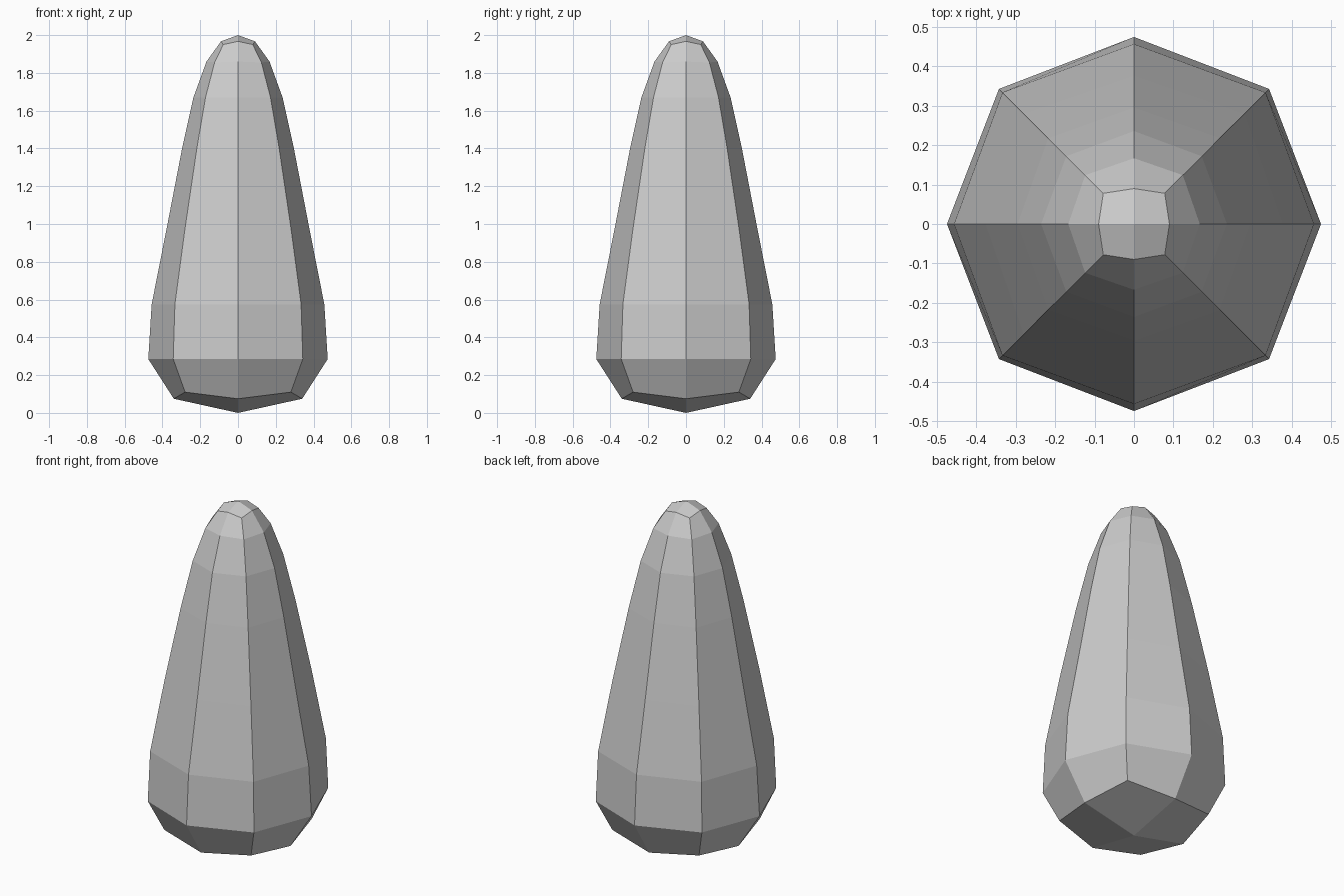
import bpy, bmesh

if "Cube" in bpy.data.objects:
    bpy.data.objects.remove(bpy.data.objects["Cube"])

# Rings from bottom to top: (side radius, side height, corner offset, corner height)
RINGS = [
    (0.34, 0.075, 0.28, 0.11),
    (0.475, 0.285, 0.343, 0.285),
    (0.457, 0.575, 0.334, 0.575),
    (0.377, 0.98, 0.28, 0.98),
    (0.296, 1.40, 0.218, 1.40),
    (0.236, 1.67, 0.172, 1.67),
    (0.167, 1.86, 0.124, 1.855),
    (0.09, 1.967, 0.078, 1.95),
]
DIRECTIONS = [(1, 0), (1, 1), (0, 1), (-1, 1), (-1, 0), (-1, -1), (0, -1), (1, -1)]

bm = bmesh.new()


def make_ring(side, side_z, corner, corner_z):
    return [bm.verts.new((dx * corner, dy * corner, corner_z) if dx and dy
                         else (dx * side, dy * side, side_z))
            for dx, dy in DIRECTIONS]


def cap(ring, z):
    # Four quads meeting at a centre point
    centre = bm.verts.new((0, 0, z))
    for i in range(0, 8, 2):
        bm.faces.new((centre, ring[i], ring[i + 1], ring[(i + 2) % 8]))


# Tapered eight-sided body
rings = [make_ring(*r) for r in RINGS]
for low, high in zip(rings, rings[1:]):
    for i in range(8):
        j = (i + 1) % 8
        bm.faces.new((low[i], low[j], high[j], high[i]))

# Rounded end caps
cap(rings[0], 0.0)
cap(rings[-1], 2.0)

bmesh.ops.recalc_face_normals(bm, faces=bm.faces)
mesh = bpy.data.meshes.new("tapered_body")
bm.to_mesh(mesh)
bm.free()
bpy.context.collection.objects.link(bpy.data.objects.new("tapered_body", mesh))
